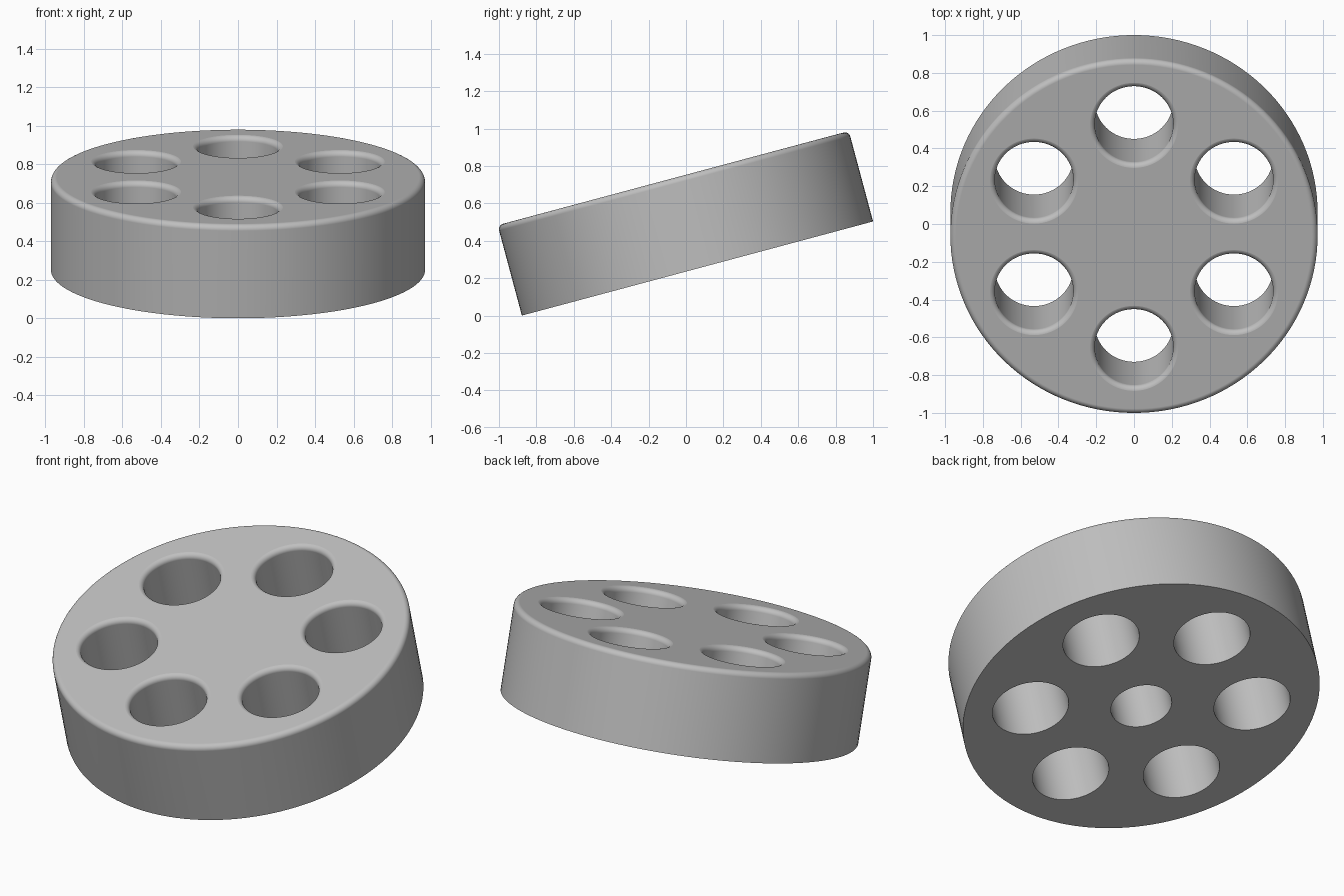
import bpy, bmesh
from math import sin, cos, pi, radians

cube = bpy.data.objects.get("Cube")
if cube:
    bpy.data.objects.remove(cube, do_unlink=True)

R, H, FILLET = 0.972, 0.5, 0.03
HOLE_R, RING_R, CORE_R, CORE_DEPTH = 0.208, 0.611, 0.166, 0.4
TILT = radians(15)

grey = bpy.data.materials.new("plain grey")
grey.use_nodes = True
colour = (0.52, 0.52, 0.52, 1)
grey.diffuse_color = colour
grey.node_tree.nodes["Principled BSDF"].inputs["Base Color"].default_value = colour


def arc(cx, cz, start, end, steps=8):
    """Points on a fillet arc around (cx, cz)."""
    angles = [start + (end - start) * i / steps for i in range(steps + 1)]
    return [(cx + FILLET * cos(a), cz + FILLET * sin(a)) for a in angles]


def lathe(bm, profile, segments, x=0, y=0):
    """Closed solid turned from (radius, height) points, bottom to top."""
    rings = []
    for r, z in profile:
        rings.append([bm.verts.new((x + r * cos(2 * pi * i / segments),
                                    y + r * sin(2 * pi * i / segments), z))
                      for i in range(segments)])
    for low, high in zip(rings, rings[1:]):
        for i in range(segments):
            j = (i + 1) % segments
            bm.faces.new((low[i], low[j], high[j], high[i]))
    bm.faces.new(rings[0][::-1])
    bm.faces.new(rings[-1])


def make_object(name, bm):
    mesh = bpy.data.meshes.new(name)
    bm.to_mesh(mesh)
    bm.free()
    mesh.materials.append(grey)
    obj = bpy.data.objects.new(name, mesh)
    bpy.context.collection.objects.link(obj)
    return obj


# Disc body with a rounded top rim
bm = bmesh.new()
lathe(bm, [(R, 0)] + arc(R - FILLET, H - FILLET, 0, pi / 2), 128)
body = make_object("tilted_disc", bm)

# Six through holes with rounded mouths, plus the blind socket underneath
bm = bmesh.new()
mouth = arc(HOLE_R + FILLET, H - FILLET + 0.0004, pi, pi / 2)
hole = [(HOLE_R, -0.1)] + mouth + [(HOLE_R + FILLET, H + 0.1)]
for k in range(6):
    a = pi / 2 + k * pi / 3
    lathe(bm, hole, 64, RING_R * cos(a), RING_R * sin(a))
lathe(bm, [(CORE_R, -0.1), (CORE_R, CORE_DEPTH)], 64)
cutter = make_object("hole_cutter", bm)
cutter.hide_render = True

cut = body.modifiers.new("holes", "BOOLEAN")
cut.operation = "DIFFERENCE"
cut.solver = "EXACT"
cut.object = cutter

bpy.ops.object.select_all(action="DESELECT")
bpy.context.view_layer.objects.active = body
body.select_set(True)
bpy.ops.object.modifier_apply(modifier=cut.name)
bpy.data.objects.remove(cutter, do_unlink=True)

# Smooth walls and fillets, crisp lower edges, flat top
bpy.ops.object.shade_smooth_by_angle(angle=radians(30))
weighted = body.modifiers.new("flat_faces", "WEIGHTED_NORMAL")
weighted.keep_sharp = True

# Tilt up at the back and rest the front edge on the ground
rounding = FILLET * (sin(TILT) + cos(TILT) - 1)
body.rotation_euler.x = TILT
body.location = (0, (H * sin(TILT) - rounding) / 2, R * sin(TILT))
